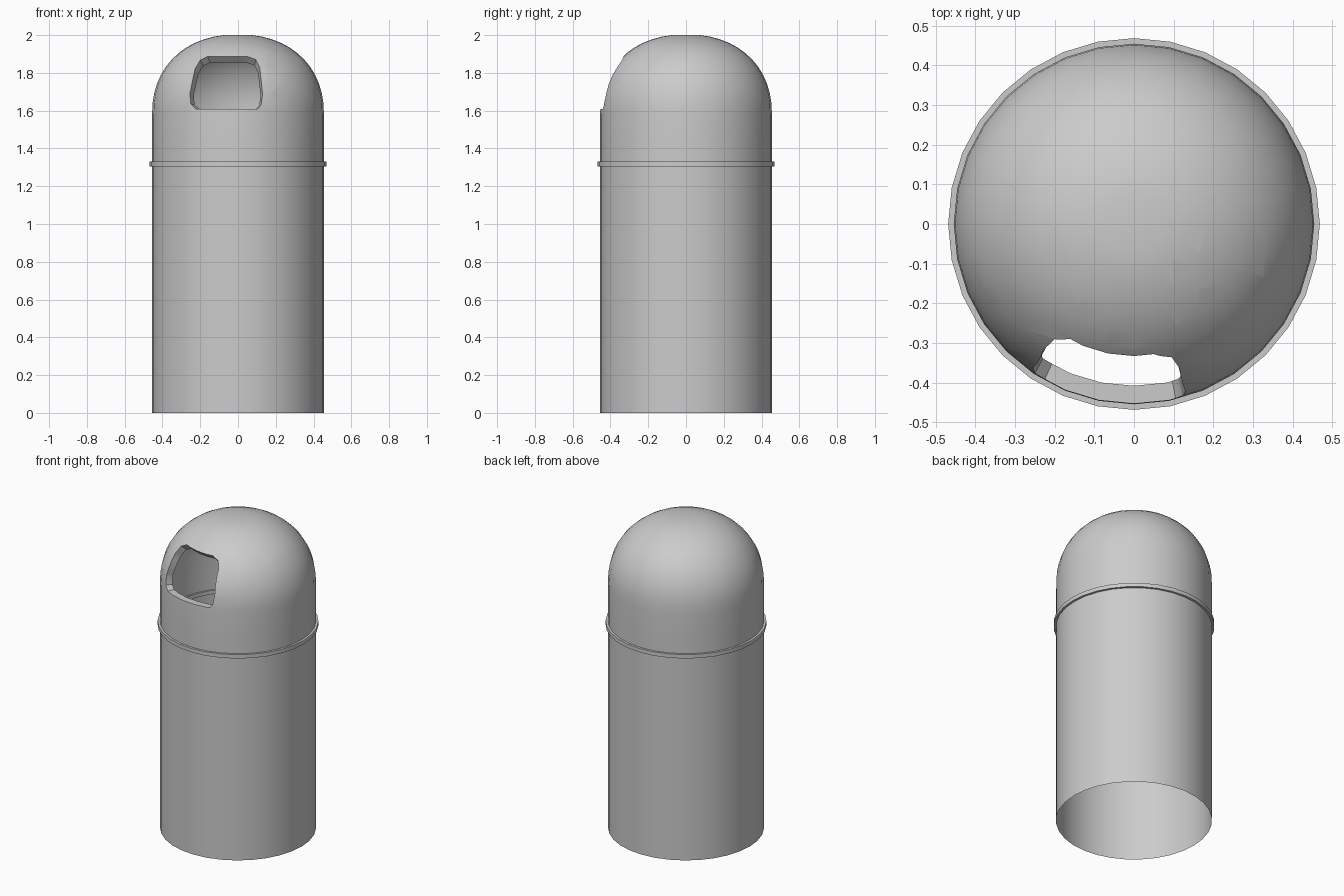
import bpy, bmesh
from math import sin, cos, pi
from mathutils import Vector

if "Cube" in bpy.data.objects:
    bpy.data.objects.remove(bpy.data.objects["Cube"])

SEG = 32
R = 0.455


def lathe(bm, profile, closed=False, cap=False):
    rings = [[bm.verts.new((r * cos(2 * pi * i / SEG), r * sin(2 * pi * i / SEG), z))
              for i in range(SEG)] for r, z in profile]
    pairs = list(zip(rings, rings[1:]))
    if closed:
        pairs.append((rings[-1], rings[0]))
    for a, b in pairs:
        for i in range(SEG):
            j = (i + 1) % SEG
            bm.faces.new((a[i], a[j], b[j], b[i]))
    if cap:
        bm.faces.new(rings[-1])


def finish(bm, name):
    mesh = bpy.data.meshes.new(name)
    bm.to_mesh(mesh)
    bm.free()
    ob = bpy.data.objects.new(name, mesh)
    bpy.context.collection.objects.link(ob)
    bpy.ops.object.select_all(action='DESELECT')
    ob.select_set(True)
    bpy.context.view_layer.objects.active = ob
    bpy.ops.object.shade_smooth_by_angle(angle=0.6)
    return ob


# Open-bottomed bin body
bm = bmesh.new()
lathe(bm, [(R, 0), (R, 1.31)])
finish(bm, "bin_body")

# Raised band between body and lid
bm = bmesh.new()
lathe(bm, [(0.445, 1.305), (0.469, 1.305), (0.469, 1.33), (0.445, 1.33)], closed=True)
finish(bm, "rim_band")

# Domed lid with a small flat top
bm = bmesh.new()
profile = [(R, 1.31), (R, 1.45)]
for k in range(13):
    t = 1.432 * k / 12
    profile.append((R * cos(t) ** 0.909, 1.58 + 0.4237 * sin(t) ** 0.909))
profile[-1] = (profile[-1][0], 2.0)
lathe(bm, profile, cap=True)

# Deposit opening: slice the front of the lid along a rounded outline (x, z)
outline = [(-0.225, 1.61), (0.105, 1.61), (0.122, 1.63), (0.13, 1.69), (0.115, 1.83),
           (0.095, 1.87), (0.05, 1.887), (-0.16, 1.887), (-0.2, 1.868), (-0.228, 1.82),
           (-0.255, 1.69), (-0.25, 1.635)]
inside = [f for f in bm.faces if f.calc_center_median().y < -0.02
          and f.calc_center_median().z < 1.99]
for (x0, z0), (x1, z1) in zip(outline, outline[1:] + outline[:1]):
    point = Vector((x0, 0, z0))
    normal = Vector((z1 - z0, 0, x0 - x1)).normalized()
    geom = set(inside)
    for f in inside:
        geom.update(f.edges)
        geom.update(f.verts)
    res = bmesh.ops.bisect_plane(bm, geom=list(geom), dist=1e-6,
                                 plane_co=point, plane_no=normal)
    inside = [f for f in {g for g in res["geom"] if isinstance(g, bmesh.types.BMFace)}
              if (f.calc_center_median() - point).dot(normal) < 0]
bmesh.ops.delete(bm, geom=inside, context='FACES')

# Lip folded inwards around the opening
edges = [e for e in bm.edges if e.is_boundary and e.verts[0].co.z > 1.5]
lip = bmesh.ops.extrude_edge_only(bm, edges=edges)["geom"]
for v in lip:
    if isinstance(v, bmesh.types.BMVert):
        v.co.x *= 0.92
        v.co.y *= 0.9
        v.co.z = 1.61 + (v.co.z - 1.61) * 0.88
bmesh.ops.recalc_face_normals(bm, faces=bm.faces)
finish(bm, "dome_lid")
